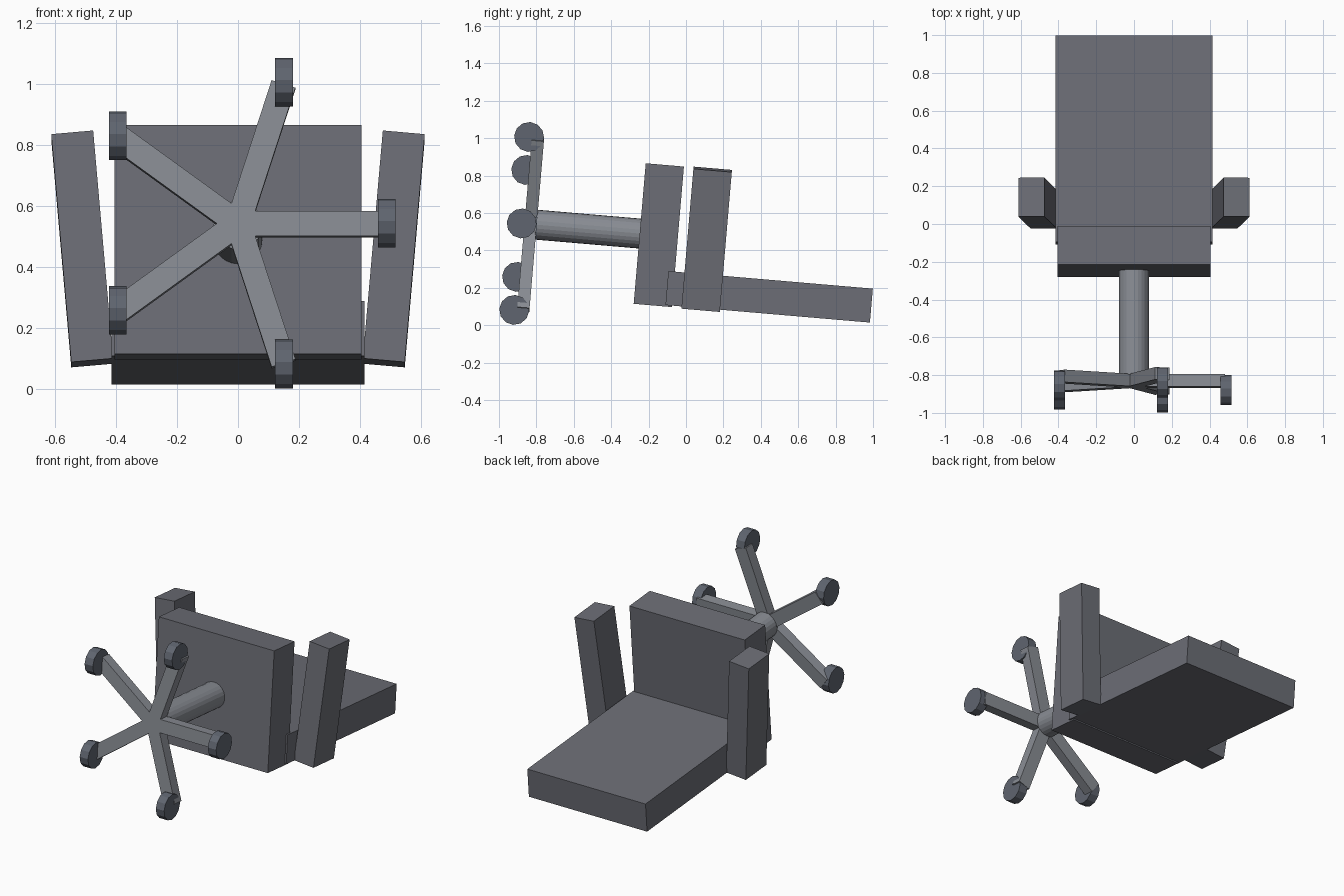
import bpy, bmesh
from math import radians, sin, cos, pi, tan
from mathutils import Matrix, Vector

if "Cube" in bpy.data.objects:
    bpy.data.objects.remove(bpy.data.objects["Cube"])

# Office chair lying on its back: local +y is chair "up", local +z is chair "forward"
TILT = Matrix.Rotation(radians(-4.9), 4, 'X')
AXIS_Z = 0.467  # height of the column axis


def material(name, color):
    mat = bpy.data.materials.new(name)
    mat.diffuse_color = (*color, 1)
    mat.use_nodes = True
    mat.node_tree.nodes["Principled BSDF"].inputs["Base Color"].default_value = mat.diffuse_color
    return mat


CUSHION = material("dark_fabric", (0.15, 0.155, 0.18))
METAL = material("grey_metal", (0.25, 0.265, 0.295))
RUBBER = material("dark_rubber", (0.115, 0.13, 0.16))


def finish(name, bm, mat):
    bmesh.ops.transform(bm, matrix=TILT, verts=bm.verts)
    bmesh.ops.recalc_face_normals(bm, faces=bm.faces)
    me = bpy.data.meshes.new(name)
    bm.to_mesh(me)
    bm.free()
    me.materials.append(mat)
    ob = bpy.data.objects.new(name, me)
    bpy.context.collection.objects.link(ob)
    return ob


def box(name, center, size, mat, yaw=0.0):
    bm = bmesh.new()
    m = (Matrix.Translation(center) @ Matrix.Rotation(yaw, 4, 'Y')
         @ Matrix.Diagonal((*size, 1)))
    bmesh.ops.create_cube(bm, size=1, matrix=m)
    return finish(name, bm, mat)


def cylinder(name, center, radius, length, axis, sides, mat):
    bm = bmesh.new()
    rot = Vector((0, 0, 1)).rotation_difference(Vector(axis)).to_matrix().to_4x4()
    bmesh.ops.create_cone(bm, cap_ends=True, segments=sides, radius1=radius,
                          radius2=radius, depth=length,
                          matrix=Matrix.Translation(center) @ rot)
    return finish(name, bm, mat)


# Seat and backrest cushions
box("seat", (0, -0.186, AXIS_Z), (0.81, 0.205, 0.754), CUSHION)
box("backrest", (0, 0.43, 0.189), (0.83, 1.097, 0.182), CUSHION)

# Armrests, splayed outwards towards the front
for side, label in ((-1, "left"), (1, "right")):
    box(f"armrest_{label}", (side * 0.511, 0.071, AXIS_Z),
        (0.138, 0.206, 0.753), CUSHION, side * radians(5))

# Central column
cylinder("column", (0, -0.565, AXIS_Z), 0.08, 0.56, (0, 1, 0), 24, METAL)

# Five-legged star base, extruded from a star outline
HALF, REACH, Y0, Y1 = 0.041, 0.483, -0.907, -0.841
bm = bmesh.new()
outline = []
for i in range(5):
    a = i * 2 * pi / 5
    for r, t in ((HALF / tan(pi / 5), -HALF), (REACH, -HALF), (REACH, HALF)):
        outline.append(bm.verts.new((r * cos(a) - t * sin(a), Y0,
                                     AXIS_Z + r * sin(a) + t * cos(a))))
face = bm.faces.new(outline)
ext = bmesh.ops.extrude_face_region(bm, geom=[face], use_keep_orig=True)
bmesh.ops.translate(bm, vec=(0, Y1 - Y0, 0),
                    verts=[v for v in ext["geom"] if isinstance(v, bmesh.types.BMVert)])
finish("star_base", bm, METAL)

# Caster wheels, all facing sideways
for i in range(5):
    a = i * 2 * pi / 5
    cylinder(f"wheel_{i + 1}", (0.488 * cos(a), -0.922, AXIS_Z + 0.488 * sin(a)),
             0.08, 0.058, (1, 0, 0), 12, RUBBER)
